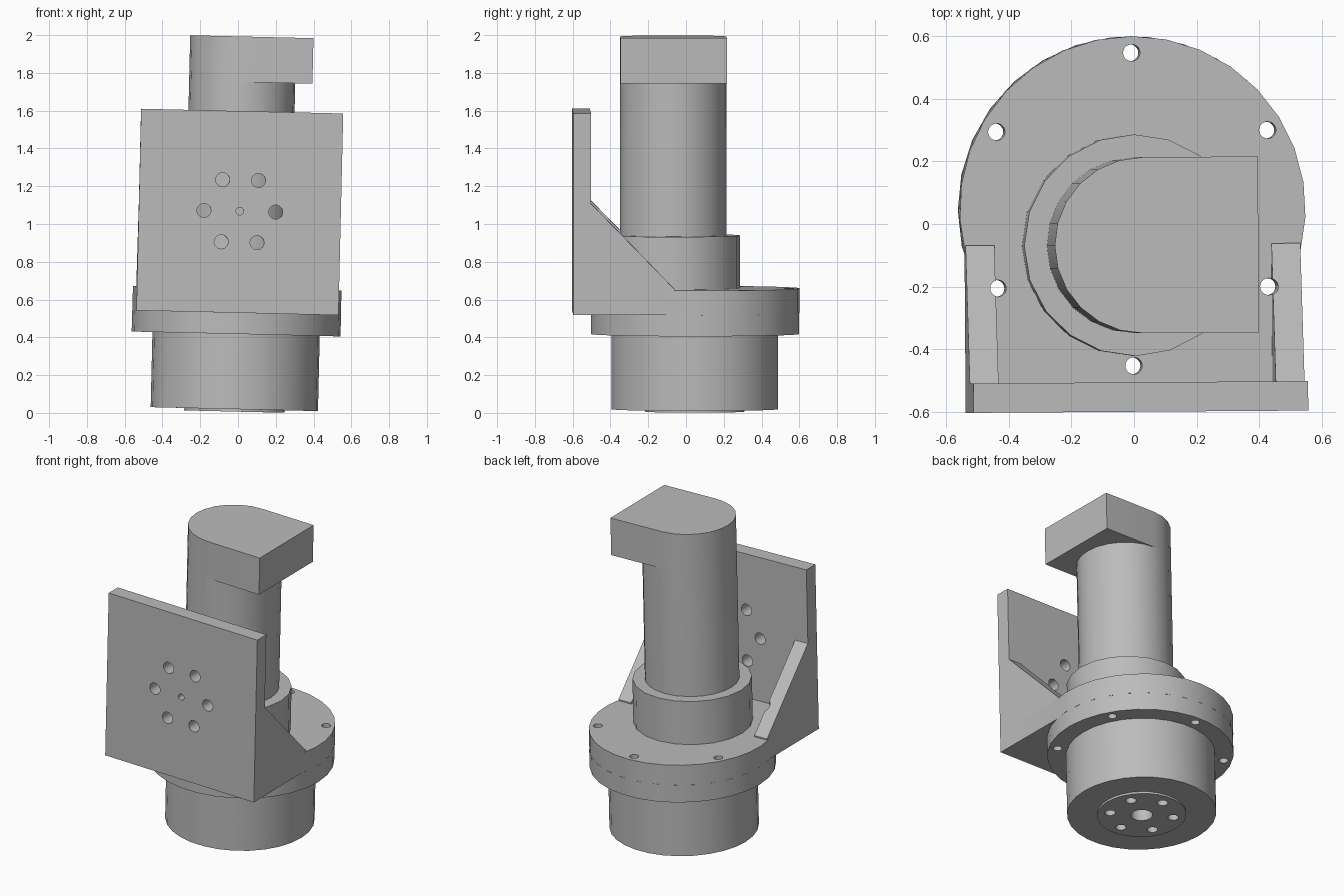
import bpy, bmesh
from math import radians, cos, sin, pi, asin, acos
from mathutils import Matrix, Euler, Vector

if "Cube" in bpy.data.objects:
    bpy.data.objects.remove(bpy.data.objects["Cube"])

# The whole assembly leans very slightly, so every part shares this placement
PLACE = Matrix.Translation((-0.02, 0.047, 0)) @ Euler(
    (0, radians(1.35), radians(0.4))).to_matrix().to_4x4()

grey = bpy.data.materials.new("light_grey_metal")
grey.diffuse_color = (0.5, 0.5, 0.5, 1)
grey.use_nodes = True
grey.node_tree.nodes["Principled BSDF"].inputs["Base Color"].default_value = grey.diffuse_color


def circle(r, n, cx=0, cy=0, start=0.0):
    return [(cx + r * cos(start + 2 * pi * i / n), cy + r * sin(start + 2 * pi * i / n))
            for i in range(n)]


def ring(r, count, phase):
    return [(r * cos(phase + 2 * pi * i / count), r * sin(phase + 2 * pi * i / count))
            for i in range(count)]


def add_prism(bm, pts, lo, hi, axis="Z"):
    """Extrude a closed outline along an axis: Z uses (x,y), X uses (y,z), Y uses (x,z)."""
    to3d = {"Z": lambda a, b, h: (a, b, h),
            "X": lambda a, b, h: (h, a, b),
            "Y": lambda a, b, h: (a, h, b)}[axis]
    face = bm.faces.new([bm.verts.new(to3d(a, b, lo)) for a, b in pts])
    ext = bmesh.ops.extrude_face_region(bm, geom=[face])
    offset = Vector(to3d(0, 0, hi - lo))
    bmesh.ops.translate(bm, vec=offset,
                        verts=[g for g in ext["geom"] if isinstance(g, bmesh.types.BMVert)])


def finish(bm, name):
    bmesh.ops.recalc_face_normals(bm, faces=bm.faces)
    bm.transform(PLACE)
    mesh = bpy.data.meshes.new(name)
    bm.to_mesh(mesh)
    bm.free()
    obj = bpy.data.objects.new(name, mesh)
    bpy.context.collection.objects.link(obj)
    return obj


def part(name, pts, lo, hi, axis="Z", holes=()):
    """Make one solid; holes are (centre, radius, lo, hi) along the same or given axis."""
    bm = bmesh.new()
    add_prism(bm, pts, lo, hi, axis)
    obj = finish(bm, name)
    obj.data.materials.append(grey)
    bpy.ops.object.select_all(action="DESELECT")
    bpy.context.view_layer.objects.active = obj
    obj.select_set(True)
    if holes:
        cb = bmesh.new()
        for (cx, cy), r, h0, h1, ax in holes:
            add_prism(cb, circle(r, 20, cx, cy), h0, h1, ax)
        cutter = finish(cb, "hole_cutter")
        cutter.hide_render = True
        mod = obj.modifiers.new("holes", "BOOLEAN")
        mod.object = cutter
        mod.operation = "DIFFERENCE"
        mod.solver = "EXACT"
        bpy.ops.object.modifier_apply(modifier=mod.name)
        bpy.data.objects.remove(cutter)
    bpy.ops.object.shade_smooth_by_angle(angle=radians(30))
    return obj


bolts = [(p, 0.027, 0.3, 1.3, "Z") for p in ring(0.5, 6, radians(30))]

# Gear housing with its output disc underneath
output_holes = [(p, 0.032, -0.1, 0.12, "Z") for p in ring(0.19, 6, radians(30))]
output_holes.append(((0, 0), 0.065, -0.1, 0.2, "Z"))
part("gear_housing", circle(0.443, 30), 0.02, 0.43, holes=output_holes)
part("output_disc", circle(0.265, 30), 0.007, 0.022, holes=output_holes)

# Bolted flange
part("flange", circle(0.553, 30), 0.418, 0.53, holes=bolts)

# Bracket base: round at the back, square at the front
W, R = 0.535, 0.553
a0 = -acos(W / R)
arc = [(R * cos(a0 + (pi - 2 * a0) * i / 18), R * sin(a0 + (pi - 2 * a0) * i / 18))
       for i in range(19)]
part("bracket_base", arc + [(-W, -0.6), (W, -0.6)], 0.53, 0.66, holes=bolts)

# Upright mounting plate with a circle of holes
plate_holes = [((x, z + 1.068), 0.037, -0.8, -0.4, "Y") for x, z in ring(0.19, 6, 0)]
plate_holes.append(((0, 1.068), 0.02, -0.8, -0.4, "Y"))
part("mounting_plate", [(-W, 0.53), (W, 0.53), (W, 1.598), (-W, 1.598)],
     -0.647, -0.553, "Y", plate_holes)

# Sloped side gussets
gusset = [(-0.56, 0.53), (-0.112, 0.53), (-0.112, 0.668), (-0.553, 1.12), (-0.56, 1.12)]
for side, name in ((-1, "left_gusset"), (1, "right_gusset")):
    part(name, gusset, side * W, side * 0.443, "X", bolts)

# Motor collar, motor body and the D-shaped connector head
MY = -0.115
part("motor_collar", circle(0.354, 20, 0, MY, pi / 2), 0.65, 0.94)
part("motor_body", circle(0.281, 24, 0, MY, pi / 2), 0.93, 1.76)
half = [(0.281 * cos(pi / 2 + pi * i / 12), MY + 0.281 * sin(pi / 2 + pi * i / 12))
        for i in range(13)]
part("connector_head", half + [(0.37, MY - 0.281), (0.37, MY + 0.281)], 1.752, 1.993)
